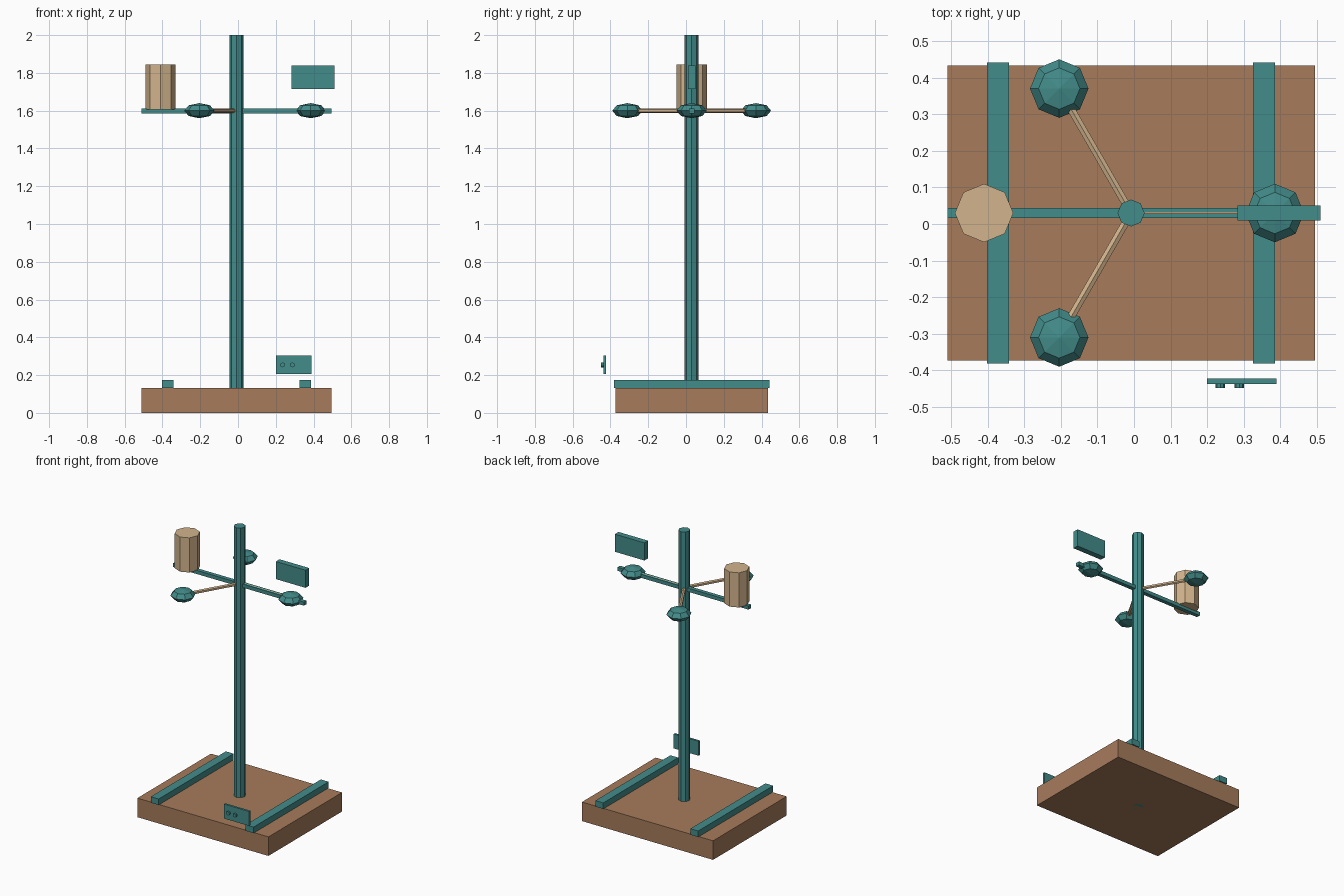
import bpy
import bmesh
from math import cos, sin, radians
from mathutils import Matrix, Vector

if "Cube" in bpy.data.objects:
    bpy.data.objects.remove(bpy.data.objects["Cube"])


def material(name, rgb):
    mat = bpy.data.materials.new(name)
    mat.use_nodes = True
    color = (*rgb, 1)
    mat.diffuse_color = color
    mat.node_tree.nodes["Principled BSDF"].inputs["Base Color"].default_value = color
    return mat


teal = material("teal paint", (0.055, 0.262, 0.254))
tan = material("pale tan", (0.645, 0.456, 0.262))
brown = material("brown wood", (0.381, 0.198, 0.105))


def finish(name, bm, mat):
    mesh = bpy.data.meshes.new(name)
    bm.to_mesh(mesh)
    bm.free()
    mesh.materials.append(mat)
    obj = bpy.data.objects.new(name, mesh)
    bpy.context.collection.objects.link(obj)
    return obj


def box(name, center, size, mat):
    bm = bmesh.new()
    bmesh.ops.create_cube(bm, size=1, matrix=Matrix.Translation(center) @ Matrix.Diagonal((*size, 1)))
    return finish(name, bm, mat)


def rod(name, start, end, radius, sides, mat):
    start, end = Vector(start), Vector(end)
    axis = end - start
    turn = axis.to_track_quat('Z', 'Y').to_matrix().to_4x4()
    bm = bmesh.new()
    bmesh.ops.create_cone(bm, cap_ends=True, segments=sides, radius1=radius, radius2=radius,
                          depth=axis.length, matrix=Matrix.Translation((start + end) / 2) @ turn)
    return finish(name, bm, mat)


def cup(name, center):
    bm = bmesh.new()
    bmesh.ops.create_uvsphere(bm, u_segments=8, v_segments=4, radius=0.08,
                              matrix=Matrix.Translation(center) @ Matrix.Diagonal((1, 1, 0.5, 1)))
    return finish(name, bm, teal)


MX, MY, ARM_Z = -0.008, 0.03, 1.6

# Base slab, rails and mast
box("base", (MX, MY, 0.066), (1.005, 0.806, 0.132), brown)
for side, label in ((1, "left"), (-1, "right")):
    box(label + "_rail", (MX + side * 0.364, MY, 0.153), (0.06, 0.822, 0.042), teal)
rod("mast", (MX, MY, 0), (MX, MY, 2), 0.037, 8, teal)

# Crossbar with canister and floating vane
box("crossbar", (MX, MY, ARM_Z - 0.002), (1.005, 0.028, 0.025), teal)
rod("canister", (-0.41, MY, 1.605), (-0.41, MY, 1.845), 0.08, 8, tan)
box("vane", (0.397, MY, 1.777), (0.227, 0.04, 0.122), teal)

# Three cups on thin arms
for i, label in enumerate(("left", "back_right", "front_right")):
    angle = radians(120 * i)
    reach = Vector((cos(angle), sin(angle), 0)) * 0.393
    hub = Vector((MX, MY, ARM_Z))
    rod(label + "_cup_arm", hub, hub + reach * 0.95, 0.012, 6, tan)
    cup(label + "_cup", hub + reach)

# Control plate with two buttons
box("control_plate", (0.295, -0.43, 0.255), (0.19, 0.015, 0.1), teal)
for i, x in enumerate((0.236, 0.288)):
    rod(f"button_{i + 1}", (x, -0.43, 0.254), (x, -0.449, 0.254), 0.013, 8, teal)
